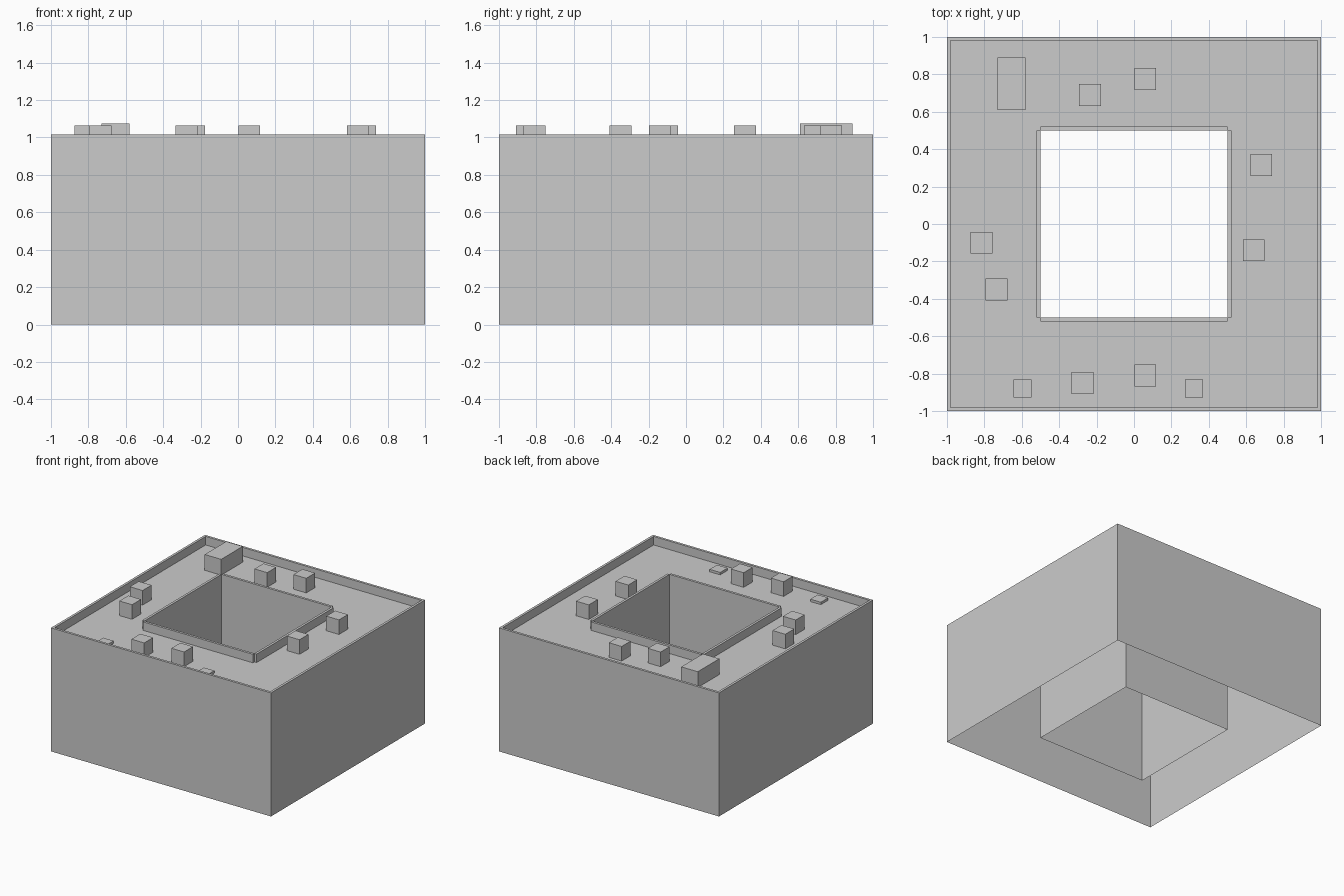
import bpy
import bmesh

cube = bpy.data.objects.get("Cube")
if cube:
    bpy.data.objects.remove(cube, do_unlink=True)

ROOF, RIM, HALF, COURT, WALL = 0.945, 1.015, 1.0, 0.5, 0.02

grey = bpy.data.materials.new("concrete_grey")
grey.use_nodes = True
colour = (0.6, 0.6, 0.6, 1)
grey.diffuse_color = colour
grey.node_tree.nodes["Principled BSDF"].inputs["Base Color"].default_value = colour


def add_object(name, bm):
    bm.normal_update()
    mesh = bpy.data.meshes.new(name)
    bm.to_mesh(mesh)
    bm.free()
    mesh.materials.append(grey)
    obj = bpy.data.objects.new(name, mesh)
    bpy.context.collection.objects.link(obj)
    return obj


def box(name, x, y, width, depth, height):
    """A box standing on the roof, centred on x and y."""
    bm = bmesh.new()
    bmesh.ops.create_cube(bm, size=1)
    bmesh.ops.scale(bm, vec=(width, depth, height), verts=bm.verts)
    bmesh.ops.translate(bm, vec=(x, y, ROOF + height / 2), verts=bm.verts)
    return add_object(name, bm)


# Building shell: facade, parapet, roof and courtyard walls, open underneath
profile = [(HALF, 0), (HALF, RIM), (HALF - WALL, RIM),
           (HALF - WALL, ROOF), (COURT, ROOF), (COURT, 0)]
bm = bmesh.new()
rings = [[bm.verts.new((sx * r, sy * r, z))
          for sx, sy in ((-1, -1), (1, -1), (1, 1), (-1, 1))]
         for r, z in profile]
for low, high in zip(rings, rings[1:]):
    for i in range(4):
        j = (i + 1) % 4
        bm.faces.new((low[i], low[j], high[j], high[i]))
add_object("building_shell", bm)

# Courtyard curb: four separate strips that leave the corners notched
offset = COURT + WALL / 2
for side, name in ((-1, "right"), (1, "left")):
    box("curb_" + name, side * offset, 0, WALL, 2 * COURT, RIM - ROOF)
for side, name in ((-1, "front"), (1, "back")):
    box("curb_" + name, 0, side * offset, 2 * COURT, WALL, RIM - ROOF)

# Rooftop equipment
box("stair_housing", -0.655, 0.75, 0.15, 0.28, 0.13)
units = [(-0.235, 0.69), (0.06, 0.775), (0.68, 0.315), (0.64, -0.14),
         (-0.815, -0.1), (-0.735, -0.35), (-0.275, -0.85), (0.06, -0.81)]
for n, (x, y) in enumerate(units, 1):
    box(f"roof_unit_{n}", x, y, 0.116, 0.116, 0.12)
for n, x in enumerate((-0.595, 0.32), 1):
    box(f"roof_hatch_{n}", x, -0.88, 0.096, 0.096, 0.02)
